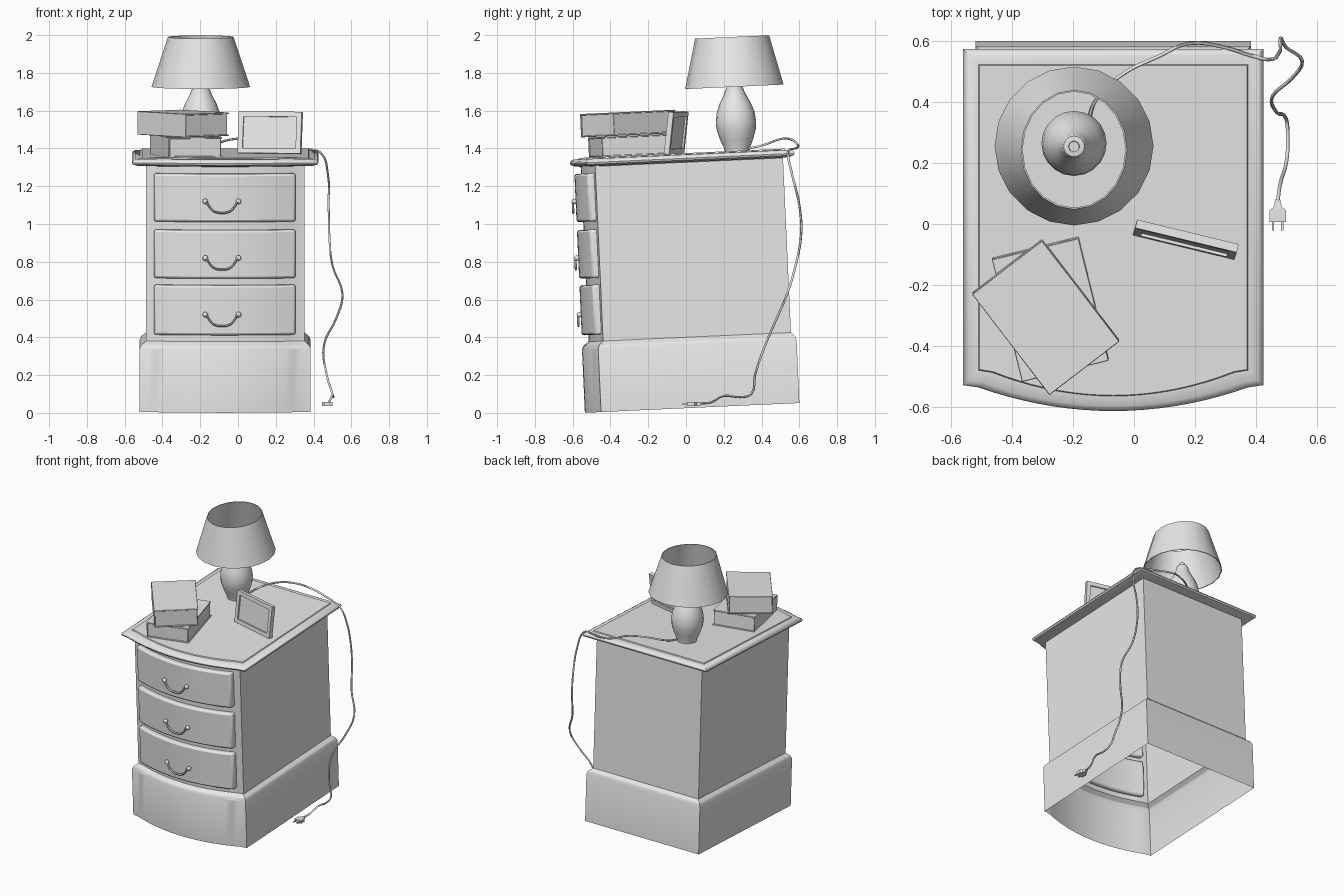
import bpy, bmesh, math
from mathutils import Matrix, Vector

if "Cube" in bpy.data.objects:
    bpy.data.objects.remove(bpy.data.objects["Cube"])

CX = -0.068                                   # centre line of the cabinet
TILT = Matrix.Translation((0, 0, 0.025)) @ Matrix.Rotation(math.radians(2.6), 4, 'X')

grey = bpy.data.materials.new("plain_grey")
grey.diffuse_color = (0.8, 0.8, 0.8, 1)
grey.use_nodes = True
grey.node_tree.nodes["Principled BSDF"].inputs["Base Color"].default_value = grey.diffuse_color


def finish(name, mesh, matrix=TILT, angle=35, bevel=0, segments=2):
    mesh.transform(matrix)
    mesh.materials.clear()
    mesh.materials.append(grey)
    ob = bpy.data.objects.new(name, mesh)
    bpy.context.collection.objects.link(ob)
    if bevel:
        mod = ob.modifiers.new("soft_edges", 'BEVEL')
        mod.width, mod.segments, mod.limit_method = bevel, segments, 'ANGLE'
        mod.angle_limit = math.radians(40)
    bpy.ops.object.select_all(action='DESELECT')
    ob.select_set(True)
    bpy.context.view_layer.objects.active = ob
    bpy.ops.object.shade_smooth_by_angle(angle=math.radians(angle))
    return ob


def loft(name, rings, cap_start=False, cap_end=False, **kw):
    """Skin a list of closed rings with equal point counts."""
    bm = bmesh.new()
    rows = [[bm.verts.new(p) for p in r] for r in rings]
    n = len(rows[0])
    for a, b in zip(rows, rows[1:]):
        for i in range(n):
            j = (i + 1) % n
            bm.faces.new((a[i], a[j], b[j], b[i]))
    if cap_start:
        bm.faces.new(rows[0][::-1])
    if cap_end:
        bm.faces.new(rows[-1])
    bmesh.ops.recalc_face_normals(bm, faces=bm.faces)
    me = bpy.data.meshes.new(name)
    bm.to_mesh(me)
    bm.free()
    return finish(name, me, **kw)


def box(name, size, matrix, **kw):
    bm = bmesh.new()
    bmesh.ops.create_cube(bm, size=1, matrix=Matrix.Diagonal((*size, 1)))
    me = bpy.data.meshes.new(name)
    bm.to_mesh(me)
    bm.free()
    return finish(name, me, matrix=matrix, **kw)


def tube(name, points, radius, matrix=TILT, res=4):
    cu = bpy.data.curves.new(name, 'CURVE')
    cu.dimensions, cu.bevel_depth, cu.bevel_resolution = '3D', radius, 1
    cu.use_fill_caps = True
    cu.resolution_u = res
    sp = cu.splines.new('BEZIER')
    sp.bezier_points.add(len(points) - 1)
    for bp, p in zip(sp.bezier_points, points):
        bp.co = p
        bp.handle_left_type = bp.handle_right_type = 'AUTO'
    tmp = bpy.data.objects.new(name + "_path", cu)
    bpy.context.collection.objects.link(tmp)
    bpy.context.view_layer.update()
    me = bpy.data.meshes.new_from_object(
        tmp.evaluated_get(bpy.context.evaluated_depsgraph_get()))
    bpy.data.objects.remove(tmp)
    return finish(name, me, matrix=matrix, angle=60)


def bow_y(x, half, corner, bow):
    t = min(1, abs(x) / (0.94 * half))
    return corner - bow * (1 - t * t)


def plan(half, back, corner, bow, z, n=20):
    """Cabinet plan: straight back and sides, bowed front."""
    pts = [(CX + half, back, z), (CX - half, back, z)]
    for i in range(n + 1):
        x = -half + 2 * half * i / n
        pts.append((CX + x, bow_y(x, half, corner, bow), z))
    return pts


# Cabinet shell: plinth, sloped shoulder, body (open underneath)
loft("cabinet", [
    plan(0.453, 0.601, -0.45, 0.086, 0.0),
    plan(0.453, 0.601, -0.45, 0.086, 0.335),
    plan(0.444, 0.594, -0.443, 0.084, 0.355),
    plan(0.420, 0.573, -0.422, 0.077, 0.375),
    plan(0.420, 0.573, -0.422, 0.077, 1.315)], angle=25)

# Table top with moulded rim and slightly raised panel
loft("table_top", [plan(0.493 - d, 0.635 - d, -0.47 + d, 0.085, z) for d, z in (
    (0.075, 1.300), (0.030, 1.304), (0.004, 1.312), (0.0, 1.322), (0.004, 1.332),
    (0.018, 1.341), (0.050, 1.343), (0.053, 1.349))],
    cap_start=True, cap_end=True, angle=40)

# Drawers with bail handles
for k, (z0, z1) in enumerate(((0.41, 0.675), (0.71, 0.967), (1.01, 1.265)), 1):
    half, n, rings = 0.375, 16, []
    for z in (z0, z1):
        xs = [-half + 2 * half * i / n for i in range(n + 1)]
        front = [(CX - 0.002 + x, bow_y(x, 0.42, -0.422, 0.077) - 0.035, z) for x in xs]
        back = [(CX - 0.002 + x, bow_y(x, 0.42, -0.422, 0.077) + 0.03, z) for x in xs[::-1]]
        rings.append(front + back)
    loft(f"drawer_{k}", rings, cap_start=True, cap_end=True, bevel=0.012)
    hx, hz, hy = -0.085, z0 + 0.11, -0.549
    tube(f"handle_{k}", [(hx + x, hy, hz + z) for x, z in (
        (-0.082, 0), (-0.068, -0.025), (-0.042, -0.052), (0, -0.06),
        (0.042, -0.052), (0.068, -0.025), (0.082, 0))], 0.006)
    for side in (-1, 1):
        bm = bmesh.new()
        bmesh.ops.create_uvsphere(bm, u_segments=10, v_segments=6, radius=0.015)
        me = bpy.data.meshes.new("knob")
        bm.to_mesh(me)
        bm.free()
        at = Matrix.Translation((hx + side * 0.088, hy + 0.008, hz))
        finish(f"handle_knob_{k}_{'left' if side < 0 else 'right'}", me, matrix=TILT @ at)


# Lamp
def circle(r, z, ry=None, n=20):
    return [(-0.197 + r * math.cos(2 * math.pi * i / n),
             0.333 + (ry or r) * math.sin(2 * math.pi * i / n), z) for i in range(n)]


loft("lamp_base", [circle(r, z) for r, z in (
    (0.066, 1.349), (0.068, 1.362), (0.088, 1.41), (0.103, 1.46), (0.107, 1.50),
    (0.101, 1.55), (0.083, 1.60), (0.059, 1.645), (0.043, 1.685), (0.040, 1.705),
    (0.034, 1.715), (0.018, 1.717), (0.017, 1.74))], cap_start=True, cap_end=True)
loft("lamp_shade", [circle(0.261, 1.688), circle(0.174, 1.952, 0.196),
                    circle(0.169, 1.952, 0.191), circle(0.256, 1.688), circle(0.261, 1.688)])

# Two stacked books, each a page block between covers
for name, x, y, z, h, w, l, a in (
        ("lower_book", -0.275, -0.217, 1.347, 0.108, 0.293, 0.415, 13.8),
        ("upper_book", -0.290, -0.237, 1.457, 0.124, 0.290, 0.418, 37.5)):
    base = TILT @ Matrix.Translation((x, y, z)) @ Matrix.Rotation(math.radians(a), 4, 'Z')
    t = 0.008
    for part, size, at in (
            ("pages", (w - 0.012, l - 0.012, h - t), (0, 0, h / 2)),
            ("bottom_cover", (w, l, t), (0, 0, t / 2)),
            ("top_cover", (w, l, t), (0, 0, h - t / 2)),
            ("spine", (t, l, h - t), (t / 2 - w / 2, 0, h / 2))):
        box(f"{name}_{part}", size, base @ Matrix.Translation(at), bevel=0.002, segments=1)

# Leaning picture frame: border bars around a recessed panel
stand = (TILT @ Matrix.Translation((0.166, -0.002, 1.350))
         @ Matrix.Rotation(math.radians(-13.6), 4, 'Z')
         @ Matrix.Rotation(math.radians(-9), 4, 'X'))
W, H, B, D = 0.343, 0.222, 0.027, 0.028
for side, sgn in (("left", -1), ("right", 1)):
    box(f"frame_{side}", (B, D, H), stand @ Matrix.Translation((sgn * (W - B) / 2, 0, H / 2)))
for side, z in (("bottom", B / 2), ("top", H - B / 2)):
    box(f"frame_{side}", (W - 2 * B, D, B), stand @ Matrix.Translation((0, 0, z)))
box("frame_picture", (W - 2 * B, 0.008, H - 2 * B), stand @ Matrix.Translation((0, 0, H / 2)))

# Lamp cord, trailing over the back corner down to the plug
tube("lamp_cord", [
    (-0.15, 0.33, 1.40), (-0.13, 0.40, 1.415), (-0.04, 0.49, 1.447), (0.08, 0.55, 1.45),
    (0.18, 0.593, 1.42), (0.30, 0.58, 1.40), (0.38, 0.555, 1.395), (0.44, 0.54, 1.375),
    (0.475, 0.56, 1.27), (0.48, 0.60, 1.10), (0.483, 0.61, 0.95), (0.50, 0.58, 0.78),
    (0.553, 0.535, 0.63), (0.52, 0.48, 0.50), (0.455, 0.42, 0.36), (0.47, 0.365, 0.20),
    (0.50, 0.345, 0.10), (0.505, 0.29, 0.083), (0.50, 0.20, 0.09), (0.48, 0.13, 0.055),
    (0.472, 0.07, 0.05)], 0.006, matrix=Matrix())
loft("plug", [[(0.472 + sx * w, y, 0.047 + sz * h) for sx, sz in ((-1, -1), (1, -1), (1, 1), (-1, 1))]
              for y, w, h in ((0.08, 0.008, 0.007), (0.055, 0.014, 0.010),
                              (0.045, 0.027, 0.011), (0.006, 0.027, 0.011))],
     cap_start=True, cap_end=True, matrix=Matrix())
for side, x in (("left", 0.457), ("right", 0.487)):
    box(f"plug_prong_{side}", (0.007, 0.03, 0.007), Matrix.Translation((x, -0.006, 0.047)))
